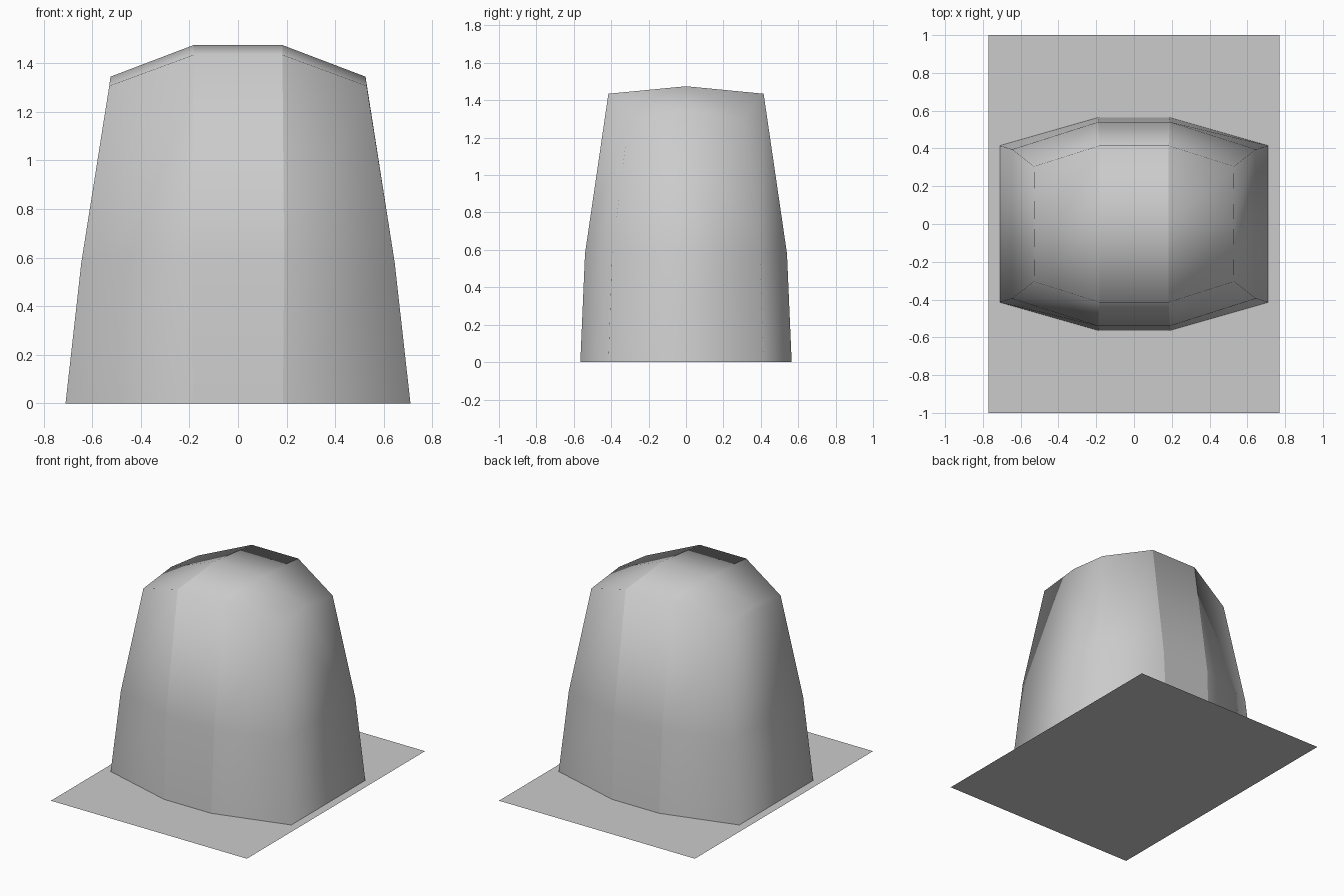
import bpy
import bmesh

if "Cube" in bpy.data.objects:
    bpy.data.objects.remove(bpy.data.objects["Cube"])

# Front half of the profile running over the shell, bottom to ridge:
# (inner x, inner y, inner z, outer x, outer y, outer z)
HALF = [
    (0.185, 0.565, 0.00, 0.71, 0.415, 0.00),
    (0.19, 0.54, 0.58, 0.645, 0.395, 0.58),
    (0.183, 0.415, 1.435, 0.53, 0.305, 1.307),
    (0.183, 0.0, 1.475, 0.525, 0.0, 1.345),
]
ROWS = [(r, -1) for r in HALF] + [(r, 1) for r in HALF[2::-1]]


def finish(bm, name, smooth):
    bmesh.ops.recalc_face_normals(bm, faces=bm.faces)
    for f in bm.faces:
        f.smooth = smooth
    mesh = bpy.data.meshes.new(name)
    bm.to_mesh(mesh)
    bm.free()
    obj = bpy.data.objects.new(name, mesh)
    bpy.context.collection.objects.link(obj)
    return obj


# Domed shell: four columns of points, bridged over the top
bm = bmesh.new()
cols = []
for sx, outer in ((-1, True), (-1, False), (1, False), (1, True)):
    k = 3 if outer else 0
    cols.append([bm.verts.new((sx * r[k], sy * r[k + 1], r[k + 2])) for r, sy in ROWS])
for a, b in zip(cols, cols[1:]):
    for i in range(len(ROWS) - 1):
        bm.faces.new((a[i], b[i], b[i + 1], a[i + 1]))

# Side walls
for c in (cols[0], cols[3]):
    bm.faces.new((c[0], c[1], c[5], c[6]))
    bm.faces.new((c[1], c[2], c[3], c[4], c[5]))

# Underside
bm.faces.new([c[0] for c in cols] + [c[6] for c in reversed(cols)])

# Sharp creases beside the centre strip and around the foot
for c in cols[1:3]:
    for v, w in zip(c, c[1:]):
        bm.edges.get((v, w)).smooth = False
for e in bm.edges:
    if all(v.co.z < 0.001 for v in e.verts):
        e.smooth = False
finish(bm, "domed_shell", True)

# Flat base sheet
bm = bmesh.new()
bm.faces.new([bm.verts.new((x, y, 0)) for x, y in
              ((-0.77, -1), (0.77, -1), (0.77, 1), (-0.77, 1))])
finish(bm, "base_sheet", False)
